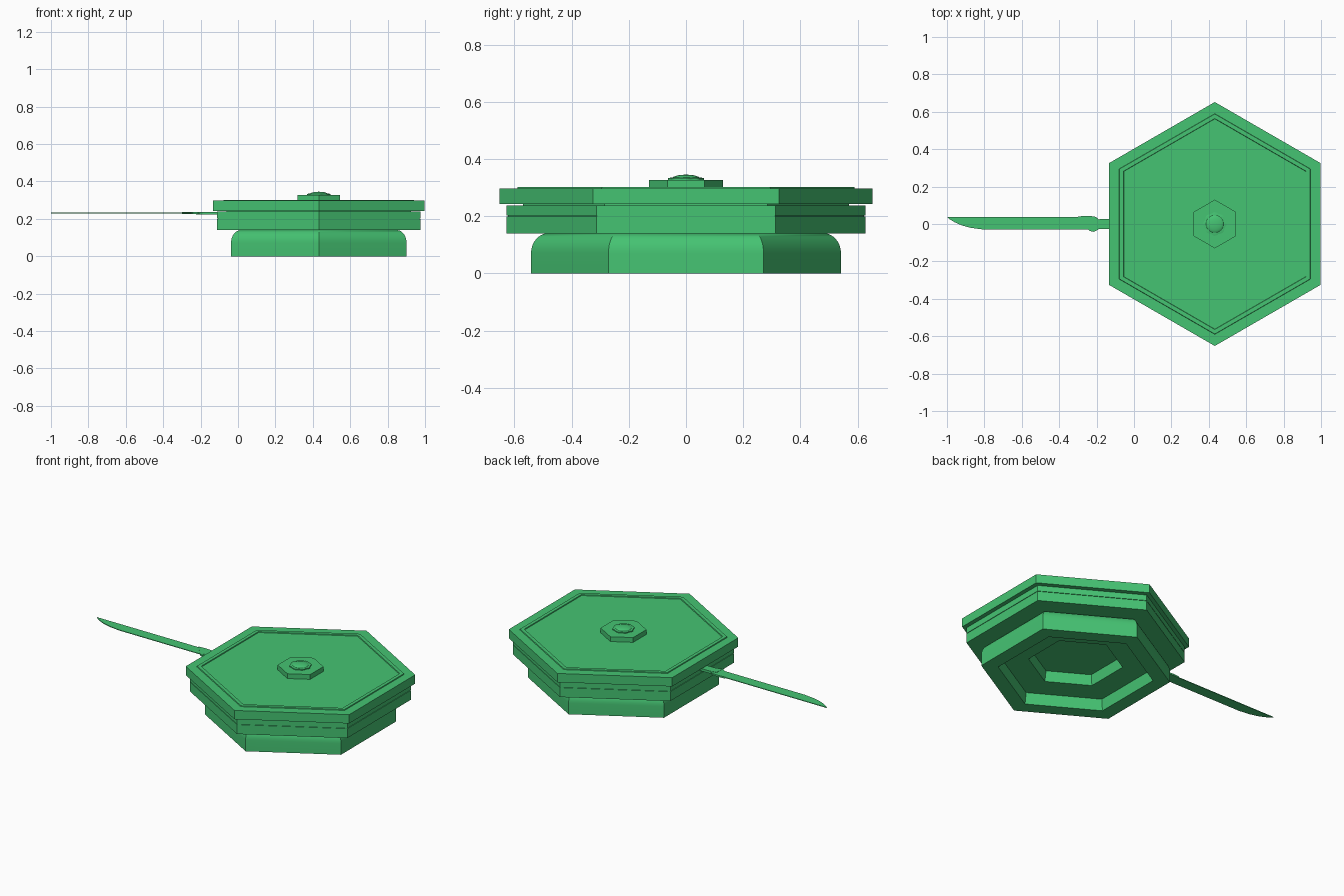
import bpy, bmesh, math

if "Cube" in bpy.data.objects:
    bpy.data.objects.remove(bpy.data.objects["Cube"])

CX = 0.432  # centre of the hexagonal box

green = bpy.data.materials.new("green")
green.diffuse_color = (0.06, 0.55, 0.17, 1)
green.use_nodes = True
green.node_tree.nodes["Principled BSDF"].inputs["Base Color"].default_value = green.diffuse_color


def finish(name, bm, smooth=None):
    bmesh.ops.recalc_face_normals(bm, faces=bm.faces)
    me = bpy.data.meshes.new(name)
    bm.to_mesh(me)
    bm.free()
    me.materials.append(green)
    ob = bpy.data.objects.new(name, me)
    bpy.context.collection.objects.link(ob)
    if smooth:
        bpy.ops.object.select_all(action='DESELECT')
        ob.select_set(True)
        bpy.context.view_layer.objects.active = ob
        bpy.ops.object.shade_smooth_by_angle(angle=math.radians(smooth))
    return ob


def lathe(name, profile, sides=6, smooth=None, lobe=0):
    """Sweep an (outer radius, z) profile round the box axis, capping both ends."""
    bm = bmesh.new()
    rings = []
    for r, z in profile:
        ring = []
        for i in range(sides):
            a = math.pi / 2 + 2 * math.pi * i / sides
            q = r * (1 + lobe * math.cos(8 * a))
            ring.append(bm.verts.new((CX + q * math.cos(a), q * math.sin(a), z)))
        rings.append(ring)
    for a, b in zip(rings, rings[1:]):
        for i in range(sides):
            j = (i + 1) % sides
            bm.faces.new((a[i], a[j], b[j], b[i]))
    bm.faces.new(rings[0])
    bm.faces.new(rings[-1])
    return finish(name, bm, smooth)


def plate(name, outline, z0, z1):
    """Extrude a flat outline from z0 to z1."""
    bm = bmesh.new()
    f = bm.faces.new([bm.verts.new((x, y, z0)) for x, y in outline])
    new = bmesh.ops.extrude_face_region(bm, geom=[f])["geom"]
    bmesh.ops.translate(bm, vec=(0, 0, z1 - z0),
                        verts=[v for v in new if isinstance(v, bmesh.types.BMVert)])
    return finish(name, bm)


# Base: rounded shoulder outside, stepped recess underneath
shoulder = [(0.482 + 0.06 * math.cos(t * math.pi / 16), 0.07 + 0.07 * math.sin(t * math.pi / 16))
            for t in range(9)]
lathe("base", [(0.26, 0.135), (0.27, 0.07), (0.435, 0.07), (0.445, 0), (0.542, 0)] + shoulder, smooth=32)

# Body with a thin seam
lathe("body", [(0.627, 0.14), (0.627, 0.199), (0.622, 0.199), (0.622, 0.202),
               (0.627, 0.202), (0.627, 0.238)])

# Lid with its neck and a fine raised border
lathe("lid_neck", [(0.57, 0.236), (0.57, 0.245)])
lathe("lid", [(0.652, 0.242), (0.652, 0.297), (0.59, 0.297), (0.588, 0.302),
              (0.564, 0.302), (0.562, 0.297)])

# Knob: hexagonal plinth, scalloped collar and a small dome
lathe("knob_plinth", [(0.13, 0.295), (0.13, 0.327)])
lathe("knob_collar", [(0.06, 0.325), (0.06, 0.333), (0.05, 0.335)], 48, 40, 0.05)
lathe("knob_dome", [(0.048 * math.cos(t * math.pi / 17), 0.332 + 0.013 * math.sin(t * math.pi / 17))
                    for t in range(9)], 32, 40)

# Blade: straight spine, belly curving up to the tip
plate("blade", [(-1, 0.038), (-0.985, 0.025), (-0.96, 0.01), (-0.92, -0.008), (-0.87, -0.021),
                (-0.8, -0.03), (-0.2, -0.03), (-0.2, 0.038)], 0.229, 0.233)

# Bolster, guard and the part of the handle entering the box
plate("bolster", [(-0.3, 0.04), (-0.25, 0.044), (-0.21, 0.04), (-0.19, 0.027), (-0.19, -0.03),
                  (-0.215, -0.042), (-0.235, -0.038), (-0.245, -0.028)], 0.226, 0.236)
plate("handle", [(-0.225, 0.018), (-0.18, 0.026), (-0.05, 0.026), (-0.05, -0.026),
                 (-0.18, -0.026), (-0.225, -0.03)], 0.222, 0.2375)
